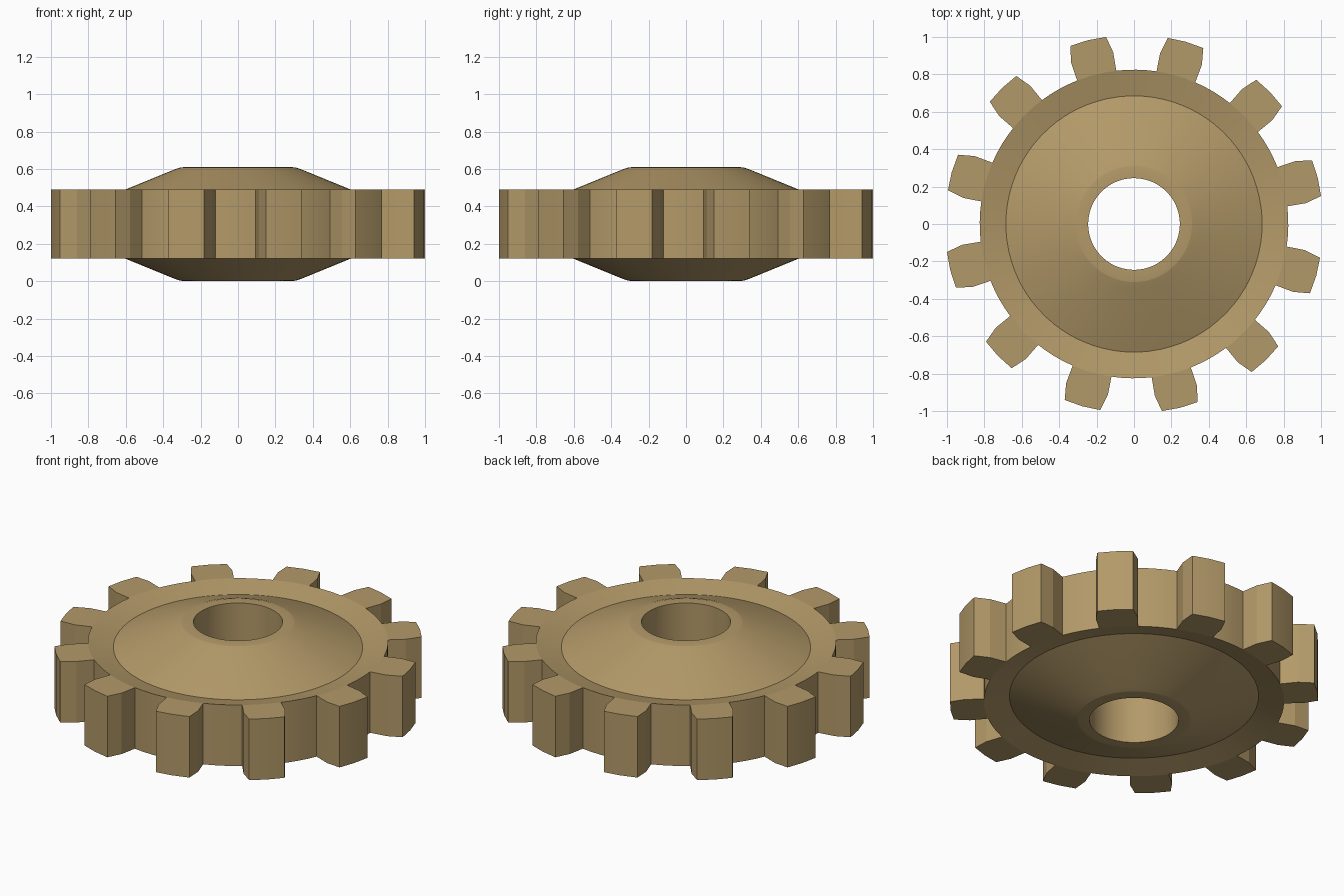
import bpy, bmesh
from math import cos, sin, radians

if "Cube" in bpy.data.objects:
    bpy.data.objects.remove(bpy.data.objects["Cube"])

TEETH = 12
PITCH = 360 / TEETH
OFFSET = 14.1                 # angle of the first tooth centre
MID = 0.305                   # symmetry plane height
BASE = [-7.5, -2.5, 2.5, 7.5]         # rim angles under a tooth
GAP = [11.25, 15.0, 18.75]            # rim angles in the gap
# tooth flank and tip outline (angle, radius), anticlockwise end to start
TOOTH = [(7.2, 0.925), (5.6, 1.011), (0, 1.013), (-5.6, 1.011), (-7.2, 0.925)]
# half profile from rim to bore (radius, height above the middle)
HALF = [(0.825, 0.185), (0.685, 0.151), (0.345, 0.29), (0.31, 0.302),
        (0.285, 0.305), (0.245, 0.305)]

bm = bmesh.new()


def vert(angle, r, h):
    a = radians(angle)
    return bm.verts.new((r * cos(a), r * sin(a), MID + h))


# lathed hub, dished web and bore
profile = HALF + [(r, -h) for r, h in reversed(HALF)]
angles = [OFFSET + t * PITCH + a for t in range(TEETH) for a in BASE + GAP]
rings = [[vert(a, r, h) for r, h in profile] for a in angles]
n, per = len(rings), len(BASE + GAP)
for i in range(n):
    a, b = rings[i], rings[(i + 1) % n]
    for j in range(len(profile) - 1):
        bm.faces.new((a[j], b[j], b[j + 1], a[j + 1]))
    if i % per >= len(BASE) - 1:      # rim wall between teeth
        bm.faces.new((a[-1], b[-1], b[0], a[0]))

# teeth grown from the rim
for t in range(TEETH):
    base = rings[t * per:t * per + len(BASE)]
    c = OFFSET + t * PITCH
    top = [vert(c + a, r, 0.185) for a, r in TOOTH]
    low = [vert(c + a, r, -0.185) for a, r in TOOTH]
    bm.faces.new([g[0] for g in base] + top)
    bm.faces.new([g[-1] for g in base] + low)
    up = [base[-1][0]] + top + [base[0][0]]
    dn = [base[-1][-1]] + low + [base[0][-1]]
    for k in range(len(up) - 1):
        bm.faces.new((up[k], up[k + 1], dn[k + 1], dn[k]))

bmesh.ops.recalc_face_normals(bm, faces=bm.faces[:])
mesh = bpy.data.meshes.new("gear_wheel")
bm.to_mesh(mesh)
bm.free()
gear = bpy.data.objects.new("gear_wheel", mesh)
bpy.context.collection.objects.link(gear)

mat = bpy.data.materials.new("brass")
mat.diffuse_color = (0.45, 0.32, 0.14, 1)
mat.use_nodes = True
mat.node_tree.nodes["Principled BSDF"].inputs["Base Color"].default_value = mat.diffuse_color
mesh.materials.append(mat)

bpy.context.view_layer.objects.active = gear
gear.select_set(True)
bpy.ops.object.shade_smooth_by_angle(angle=radians(12))
